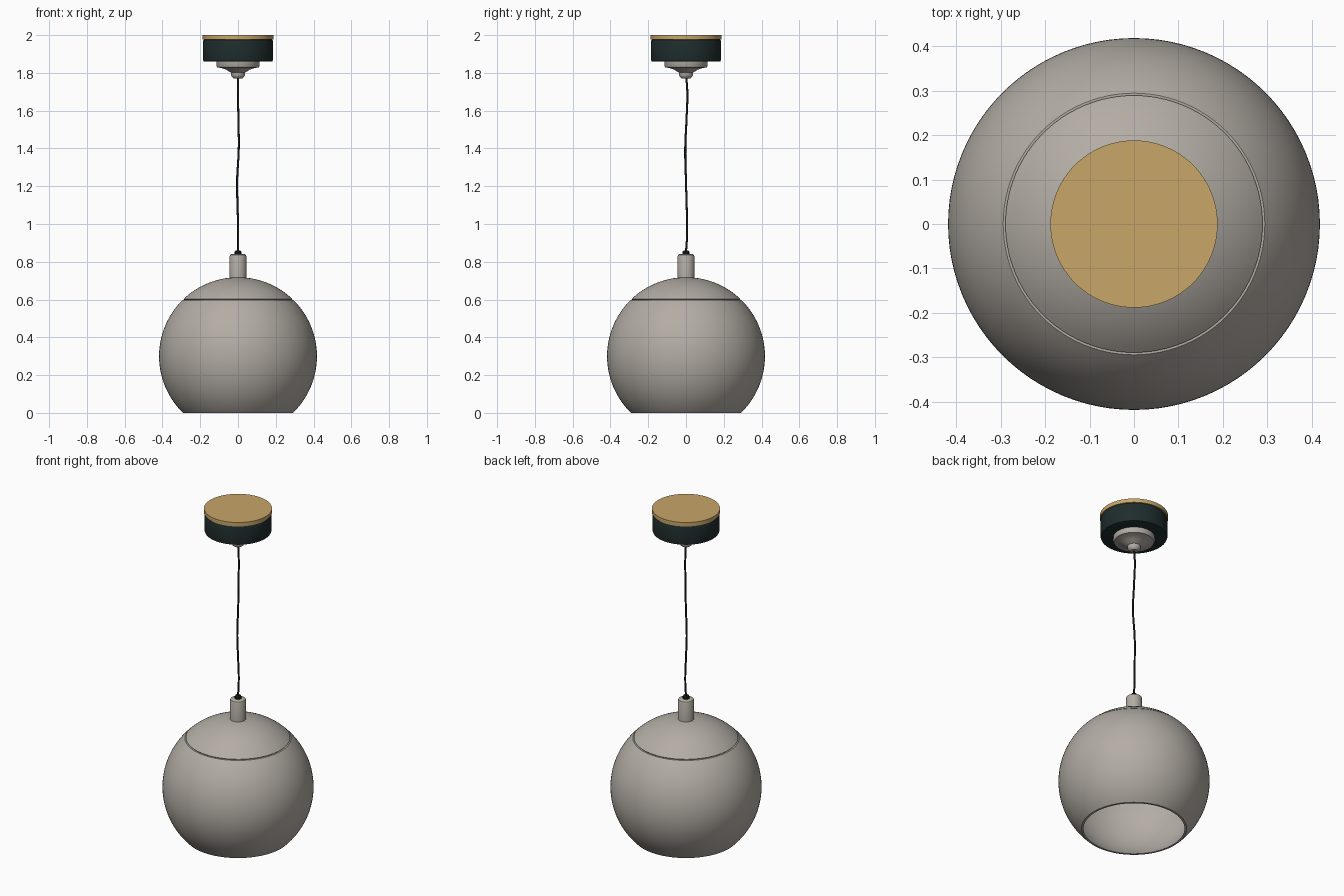
import bpy, bmesh, math
from mathutils import Vector

cube = bpy.data.objects.get("Cube")
if cube:
    bpy.data.objects.remove(cube, do_unlink=True)


def make_material(name, rgb):
    mat = bpy.data.materials.new(name)
    mat.use_nodes = True
    mat.diffuse_color = (*rgb, 1)
    mat.node_tree.nodes["Principled BSDF"].inputs["Base Color"].default_value = (*rgb, 1)
    return mat


grey = make_material("warm grey", (0.45, 0.415, 0.375))
dark = make_material("dark green black", (0.014, 0.026, 0.026))
gold = make_material("brass gold", (0.58, 0.38, 0.14))
black = make_material("cable black", (0.012, 0.012, 0.012))


def lathe(name, profile, mat, steps=96, closed=False):
    """Spin a (radius, height) profile around the z axis."""
    bm = bmesh.new()
    verts = [bm.verts.new((r, 0, z)) for r, z in profile]
    pairs = list(zip(verts, verts[1:]))
    if closed:
        pairs.append((verts[-1], verts[0]))
    edges = [bm.edges.new(p) for p in pairs]
    bmesh.ops.spin(bm, geom=verts + edges, cent=(0, 0, 0), axis=(0, 0, 1),
                   angle=math.tau, steps=steps, use_duplicate=False)
    bmesh.ops.remove_doubles(bm, verts=bm.verts, dist=0.0001)
    bmesh.ops.recalc_face_normals(bm, faces=bm.faces)
    mesh = bpy.data.meshes.new(name)
    bm.to_mesh(mesh)
    bm.free()
    mesh.materials.append(mat)
    obj = bpy.data.objects.new(name, mesh)
    bpy.context.collection.objects.link(obj)
    bpy.ops.object.select_all(action="DESELECT")
    obj.select_set(True)
    bpy.context.view_layer.objects.active = obj
    bpy.ops.object.shade_smooth_by_angle(angle=math.radians(35))
    return obj


def arc(radius, z_from, z_to, count=40):
    """Points on the globe between two heights."""
    a = math.asin((z_from - CENTRE) / radius)
    b = math.asin((z_to - CENTRE) / radius)
    angles = [a + (b - a) * i / count for i in range(count + 1)]
    return [(radius * math.cos(t), CENTRE + radius * math.sin(t)) for t in angles]


# Globe shade: open lower shell and separate cap with a fine seam between
CENTRE, OUTER, INNER, SEAM = 0.30, 0.418, 0.410, 0.60
lathe("globe_shade", arc(OUTER, 0, SEAM - 0.003) + arc(INNER, SEAM - 0.003, 0),
      grey, closed=True)
lathe("shade_cap",
      arc(OUTER, SEAM + 0.002, CENTRE + OUTER, 20)
      + arc(INNER, CENTRE + INNER, SEAM - 0.004, 20), grey, closed=True)

# Lamp holder neck and cable grip
lathe("neck", [(0, 0.71), (0.045, 0.71), (0.045, 0.828), (0.042, 0.836),
               (0.036, 0.84), (0, 0.84)], grey, 48)
lathe("cable_grip", [(0, 0.838), (0.018, 0.838), (0.018, 0.853),
                     (0.013, 0.86), (0, 0.86)], black, 32)

# Slightly wavy hanging cable
curve = bpy.data.curves.new("cable", "CURVE")
curve.dimensions = "3D"
curve.bevel_depth = 0.0055
curve.bevel_resolution = 3
curve.resolution_u = 8
path = [(0, 0, 0.85), (0.001, 0.006, 0.95), (-0.002, 0.004, 1.08),
        (-0.005, 0, 1.22), (0.004, -0.004, 1.40), (0.002, 0.003, 1.56),
        (0, 0.007, 1.70), (0, 0, 1.79)]
spline = curve.splines.new("BEZIER")
spline.bezier_points.add(len(path) - 1)
for point, co in zip(spline.bezier_points, path):
    point.co = Vector(co)
    point.handle_left_type = point.handle_right_type = "AUTO"
curve.materials.append(black)
bpy.context.collection.objects.link(bpy.data.objects.new("cable", curve))

# Stepped cable outlet below the ceiling canopy
lathe("cable_outlet", [(0, 1.865), (0.115, 1.865), (0.115, 1.838), (0.110, 1.829),
                       (0.085, 1.825), (0.060, 1.816), (0.042, 1.804), (0.036, 1.802),
                       (0.036, 1.788), (0.031, 1.778), (0.022, 1.771),
                       (0, 1.771)], grey, 64)

# Ceiling canopy and brass top disc
lathe("canopy", [(0, 1.86), (0.178, 1.86), (0.183, 1.862), (0.185, 1.868),
                 (0.185, 1.968), (0.183, 1.974), (0.178, 1.977), (0, 1.977)], dark)
lathe("top_disc", [(0, 1.976), (0.188, 1.976), (0.188, 2.0), (0, 2.0)], gold)
